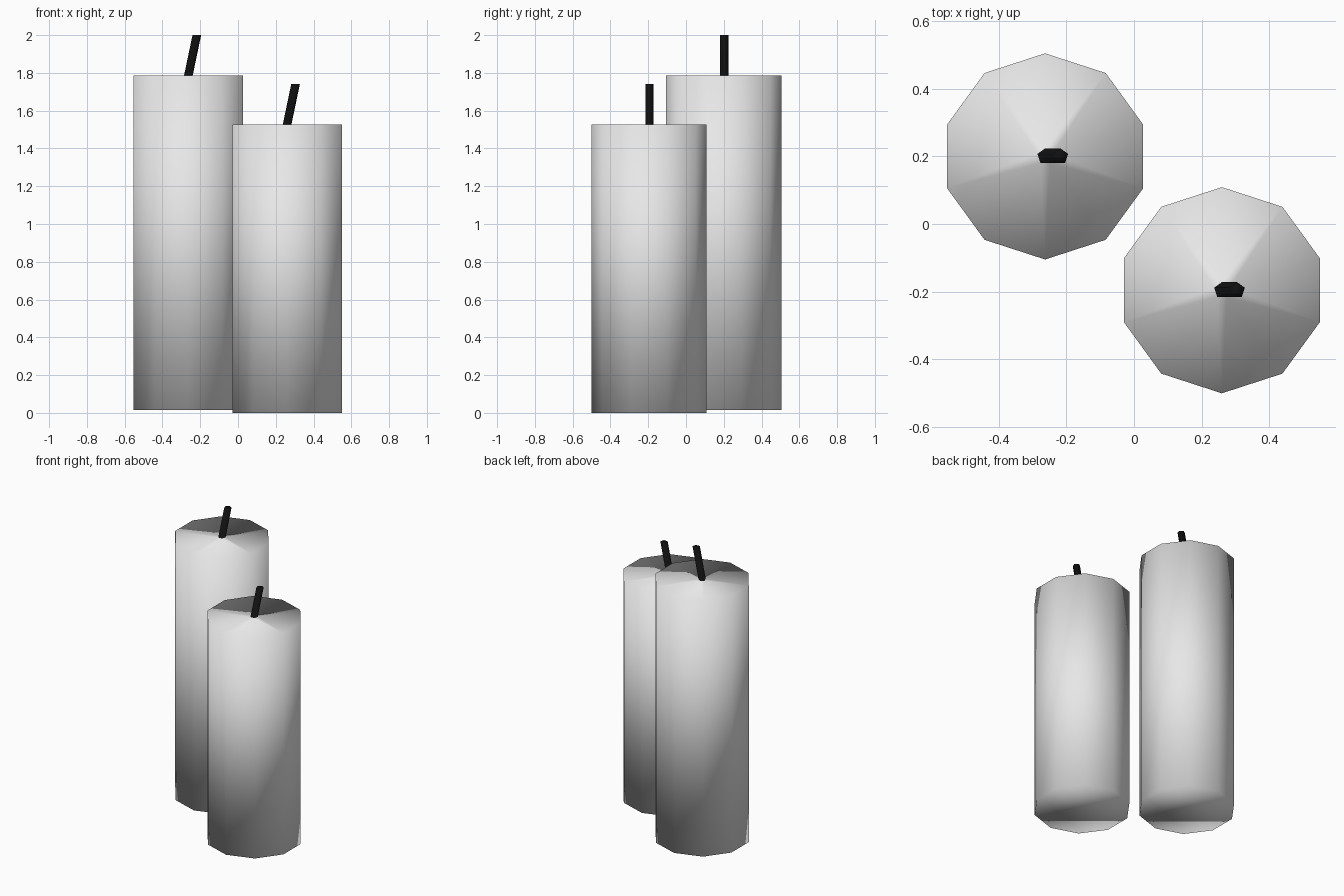
import bpy, bmesh
from math import sin, cos, radians

cube = bpy.data.objects.get("Cube")
if cube:
    bpy.data.objects.remove(cube, do_unlink=True)


def material(name, colour):
    mat = bpy.data.materials.new(name)
    mat.use_nodes = True
    mat.diffuse_color = colour
    mat.node_tree.nodes["Principled BSDF"].inputs["Base Color"].default_value = colour
    return mat


WAX = material("wax white", (0.8, 0.8, 0.8, 1))
WICK = material("wick black", (0.005, 0.005, 0.005, 1))


def ring(bm, sides, radius, x, y, z):
    """Regular polygon of vertices with one corner pointing to +y."""
    angles = [radians(90 + 360 * i / sides) for i in range(sides)]
    return [bm.verts.new((x + radius * cos(a), y + radius * sin(a), z)) for a in angles]


def wall(bm, low, high):
    n = len(low)
    return [bm.faces.new((low[i], low[(i + 1) % n], high[(i + 1) % n], high[i]))
            for i in range(n)]


def candle(name, x, y, bottom, top):
    bm = bmesh.new()
    # Ten-sided wax body
    base = ring(bm, 10, 0.305, x, y, bottom)
    rim = ring(bm, 10, 0.305, x, y, top)
    bm.faces.new(base[::-1])
    wall(bm, base, rim)

    # Flat top fanned around the foot of the wick
    foot = ring(bm, 5, 0.024, x, y, top)
    for k in range(5):
        a, b = foot[k], foot[(k + 1) % 5]
        r0, r1, r2 = (rim[(2 * k + j) % 10] for j in range(3))
        for tri in ((a, r0, r1), (a, r1, b), (b, r1, r2)):
            bm.faces.new(tri)

    # Five-sided wick leaning towards +x
    tip = ring(bm, 5, 0.024, x + 0.045, y, top + 0.215)
    for face in wall(bm, foot, tip) + [bm.faces.new(tip)]:
        face.material_index = 1

    for face in bm.faces:
        face.smooth = True
    bm.normal_update()
    mesh = bpy.data.meshes.new(name)
    bm.to_mesh(mesh)
    bm.free()
    mesh.materials.append(WAX)
    mesh.materials.append(WICK)
    bpy.context.collection.objects.link(bpy.data.objects.new(name, mesh))


candle("tall_candle", -0.263, 0.2, 0.015, 1.785)
candle("short_candle", 0.26, -0.196, 0.0, 1.527)
